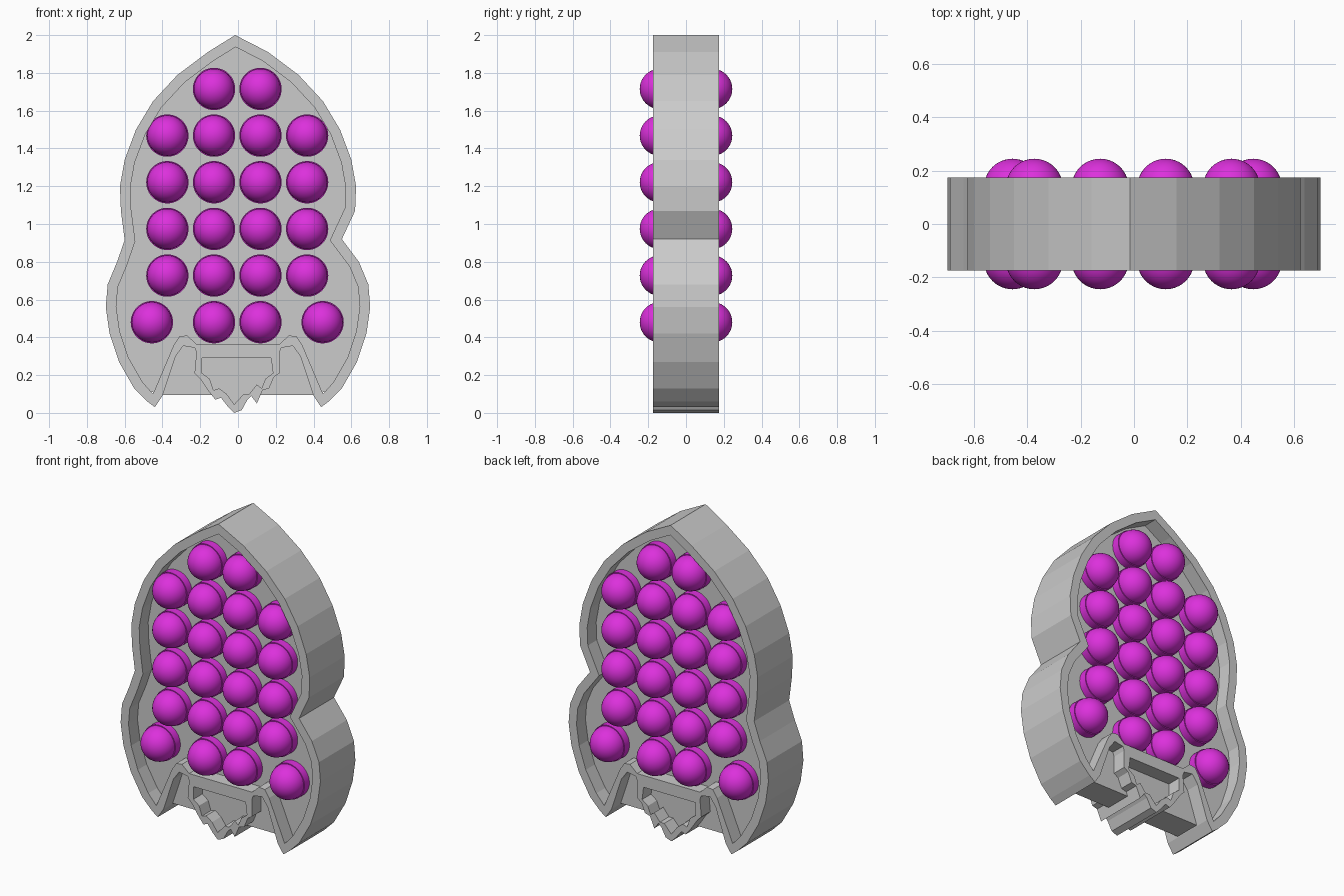
import bpy, bmesh, math
from mathutils import Matrix, Vector

cube = bpy.data.objects.get("Cube")
if cube:
    bpy.data.objects.remove(cube, do_unlink=True)


def material(name, rgb):
    mat = bpy.data.materials.new(name)
    mat.use_nodes = True
    mat.diffuse_color = (*rgb, 1)
    bsdf = next(n for n in mat.node_tree.nodes if n.type == "BSDF_PRINCIPLED")
    bsdf.inputs["Base Color"].default_value = (*rgb, 1)
    return mat


grey = material("light grey", (0.6, 0.6, 0.6))
magenta = material("magenta", (0.72, 0.03, 0.72))


def mirrored(points):
    return [(-x, z) for x, z in reversed(points)]


def inset(points, distance):
    """Offset an open counter-clockwise path inwards, dropping its ends."""
    path = [Vector(p) for p in points]
    result = []
    for before, here, after in zip(path, path[1:], path[2:]):
        d1, d2 = (here - before).normalized(), (after - here).normalized()
        n1, n2 = Vector((-d1.y, d1.x)), Vector((-d2.y, d2.x))
        result.append(tuple(here + (n1 + n2) * distance / (1 + n1.dot(n2))))
    return result


def slab(name, contours, half_depth):
    """Extrude filled contours (later ones are holes) along y."""
    curve = bpy.data.curves.new(name, "CURVE")
    curve.dimensions, curve.fill_mode = "2D", "BOTH"
    curve.extrude = half_depth
    for points in contours:
        spline = curve.splines.new("POLY")
        spline.points.add(len(points) - 1)
        for target, (x, z) in zip(spline.points, points):
            target.co = (x, z, 0, 1)
        spline.use_cyclic_u = True
    helper = bpy.data.objects.new(name + " helper", curve)
    bpy.context.collection.objects.link(helper)
    graph = bpy.context.evaluated_depsgraph_get()
    mesh = bpy.data.meshes.new_from_object(helper.evaluated_get(graph))
    bpy.data.objects.remove(helper, do_unlink=True)
    mesh.transform(Matrix.Rotation(math.pi / 2, 4, "X"))
    bm = bmesh.new()
    bm.from_mesh(mesh)
    bmesh.ops.remove_doubles(bm, verts=bm.verts, dist=0.0001)
    bmesh.ops.recalc_face_normals(bm, faces=bm.faces)
    for face in bm.faces:
        face.smooth = False
        face.material_index = 0
    bm.to_mesh(mesh)
    bm.free()
    mesh.materials.clear()
    mesh.materials.append(grey)
    obj = bpy.data.objects.new(name, mesh)
    bpy.context.collection.objects.link(obj)
    return obj


# Outer hull, from the right fin tip over the nose to the other fin tip
fin = [(.44, .03), (.48, .06), (.55, .13), (.63, .27), (.68, .42),
       (.7, .56), (.69, .68), (.64, .8)]
side = [(.62, 1.07), (.625, 1.2), (.6, 1.34), (.54, 1.5), (.45, 1.65),
        (.32, 1.79), (.16, 1.91)]
hull = (fin + [(.55, .92)] + side + [(-.015, 2)]
        + mirrored(side) + [(-.6, .915)] + mirrored(fin))

# Underside of the fins, with the nozzle and its flame between them
fin_under = [(-.4, .09), (-.33, .3), (-.29, .355), (-.23, .345), (-.22, .32)]
flame = [(-.23, .21), (-.2, .18), (-.16, .12), (-.12, .07), (-.09, .08),
         (-.055, .035), (-.02, 0), (.02, .015), (.05, .07), (.07, .09),
         (.1, .05), (.13, .12), (.165, .13), (.19, .19), (.22, .21)]
outline = hull + fin_under + flame + mirrored(fin_under)

# Pockets for the body and the nozzle
bay = [(-.45, .1), (-.34, .36), (-.31, .405), (-.27, .41), (-.22, .365)]
body_pocket = inset(hull, .055)[1:-1] + bay + mirrored(bay)
nozzle_pocket = [(-.19, .29), (.175, .29), (.185, .21), (.145, .18),
                 (.125, .13), (.1, .15), (.06, .1), (.03, .1), (-.02, .045),
                 (-.06, .1), (-.1, .13), (-.13, .12), (-.15, .18), (-.19, .21)]
slab("rim_wall", [outline, body_pocket, nozzle_pocket], .175)

# Recessed floor plate, cut straight between the fins
slab("floor_plate", [inset(hull, .025)[1:-1] + [(-.42, .095), (.42, .095)]], .085)

# Flame floor that fills the nozzle below the plate edge
slab("flame_floor", [[(-.1, .14), (-.02, .03), (.07, .14)]], .085)

# Bubble: a short drum through the plate with a ball in each end
bm = bmesh.new()
quarter = Matrix.Rotation(math.pi / 2, 4, "X")
bmesh.ops.create_cone(bm, cap_ends=True, segments=48, radius1=.112,
                      radius2=.112, depth=.27, matrix=quarter)
for sign in (-1, 1):
    bmesh.ops.create_uvsphere(bm, u_segments=40, v_segments=20, radius=.107,
                              matrix=Matrix.Translation((0, sign * .138, 0)) @ quarter)
for face in bm.faces:
    face.smooth = True
bubble_mesh = bpy.data.meshes.new("bubble")
bm.to_mesh(bubble_mesh)
bm.free()
bubble_mesh.set_sharp_from_angle(angle=math.radians(35))
bubble_mesh.materials.append(magenta)

# Rows of bubbles from the top down
wide = (-.37, -.123, .123, .37)
rows = [wide[1:3], wide, wide, wide, wide, (-.452, -.123, .123, .452)]
for r, row in enumerate(rows):
    for c, x in enumerate(row):
        bubble = bpy.data.objects.new(f"bubble_row{r + 1}_{c + 1}", bubble_mesh)
        bubble.location = (x - .004, 0, 1.715 - r * .247)
        bpy.context.collection.objects.link(bubble)
